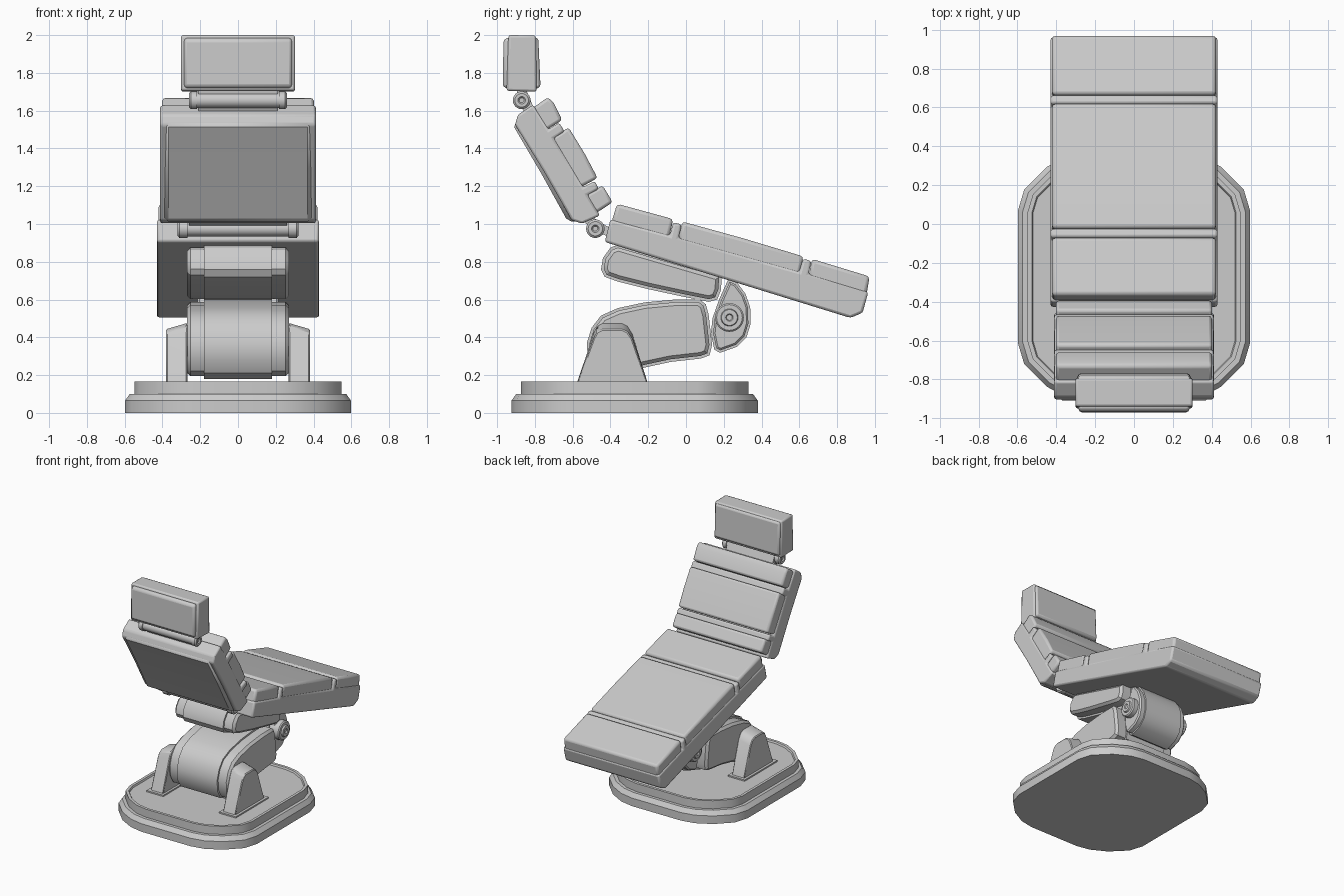
import bpy, bmesh, math
from mathutils import Vector


def loft(name, rings, bevel=0.0, segs=2):
    """Closed solid skinned through equal-length rings of points."""
    bm = bmesh.new()
    loops = [[bm.verts.new(p) for p in r] for r in rings]
    n = len(loops[0])
    for a, b in zip(loops, loops[1:]):
        for i in range(n):
            j = (i + 1) % n
            bm.faces.new((a[i], a[j], b[j], b[i]))
    bm.faces.new(loops[0][::-1])
    bm.faces.new(loops[-1])
    bmesh.ops.recalc_face_normals(bm, faces=bm.faces[:])
    me = bpy.data.meshes.new(name)
    bm.to_mesh(me)
    bm.free()
    ob = bpy.data.objects.new(name, me)
    bpy.context.collection.objects.link(ob)
    if bevel:
        m = ob.modifiers.new("bevel", 'BEVEL')
        m.width, m.segments = bevel, segs
        m.limit_method, m.angle_limit = 'ANGLE', math.radians(32)
    bpy.ops.object.select_all(action='DESELECT')
    ob.select_set(True)
    bpy.context.view_layer.objects.active = ob
    bpy.ops.object.shade_smooth_by_angle(angle=math.radians(30))
    return ob


def inset(pts, d):
    """Offset a closed 2D outline inwards by d."""
    pts = [Vector(p) for p in pts]
    n = len(pts)
    area = sum(pts[i - 1].x * pts[i].y - pts[i].x * pts[i - 1].y for i in range(n))
    s = 1 if area > 0 else -1
    out = []
    for i in range(n):
        e1 = (pts[i] - pts[i - 1]).normalized()
        e2 = (pts[(i + 1) % n] - pts[i]).normalized()
        n1, n2 = Vector((-e1.y, e1.x)) * s, Vector((-e2.y, e2.x)) * s
        out.append(pts[i] + (n1 + n2) * d / (1 + n1.dot(n2)))
    return out


def prism(name, pts, w, bevel=0.0, segs=2):
    """Side profile (y, z) extruded across x from -w to w."""
    return loft(name, [[(x, p[0], p[1]) for p in pts] for x in (-w, w)], bevel, segs)


def stepped(name, pts, w_mid, w_out, step, bevel):
    """Full-size centre band with slightly smaller side parts."""
    small = inset(pts, step)
    secs = [(-w_out, inset(small, bevel)), (-w_out + bevel, small), (-w_mid, small), (-w_mid, pts),
            (w_mid, pts), (w_mid, small), (w_out - bevel, small), (w_out, inset(small, bevel))]
    return loft(name, [[(x, p[0], p[1]) for p in o] for x, o in secs])


def spindle(name, y, z, half, n=24):
    """Symmetric turned part along x; half = (x, radius) from the outer end in."""
    prof = [(-x, r) for x, r in half] + half[::-1]
    return loft(name, [[(x, y + r * math.cos(2 * math.pi * i / n), z + r * math.sin(2 * math.pi * i / n))
                        for i in range(n)] for x, r in prof])


# Base: rounded octagon, two tiers, shallow recess on top
q = [(0.598, 0.34), (0.565, 0.45), (0.45, 0.565), (0.33, 0.63), (0.22, 0.652)]
outline = (q + [(-x, y) for x, y in q[::-1]] + [(-x, -y) for x, y in q] + [(x, -y) for x, y in q[::-1]])
levels = [(0, 0), (0, 0.065), (0.025, 0.10), (0.05, 0.10), (0.05, 0.165), (0.072, 0.165), (0.078, 0.152)]
loft("base", [[(p.x, p.y - 0.272, z) for p in inset(outline, d)] for d, z in levels])

# Brackets either side of the lower arm, sloping down outwards, on foot plates
side = [(-0.58, 0.15), (-0.49, 0.42), (-0.47, 0.46), (-0.44, 0.476), (-0.34, 0.476),
        (-0.31, 0.46), (-0.285, 0.42), (-0.20, 0.15)]
for s, tag in ((-1, "left"), (1, "right")):
    loft(tag + "_bracket", [[(s * 0.268, y, z) for y, z in side],
                            [(s * 0.38, y, 0.15 + (z - 0.15) * 0.9) for y, z in side]], 0.006, 1)
    loft(tag + "_bracket_foot", [[(s * x, y, z) for x, y in
         ((0.25, -0.60), (0.40, -0.60), (0.40, -0.18), (0.25, -0.18))] for z in (0.145, 0.163)])

# Lifting arms
stepped("lower_arm", [(-0.50, 0.45), (-0.45, 0.515), (-0.36, 0.555), (-0.22, 0.585), (-0.06, 0.6), (0.07, 0.602),
                      (0.105, 0.575), (0.12, 0.52), (0.138, 0.36), (0.125, 0.305), (0.08, 0.288),
                      (-0.08, 0.27), (-0.22, 0.24), (-0.33, 0.195), (-0.41, 0.18), (-0.48, 0.21),
                      (-0.52, 0.28), (-0.525, 0.37)], 0.18, 0.27, 0.014, 0.018)
stepped("upper_arm", [(-0.45, 0.76), (-0.44, 0.82), (-0.40, 0.875), (-0.36, 0.89), (0.19, 0.73),
                      (0.185, 0.65), (0.165, 0.60), (0.12, 0.588), (0.0, 0.612), (-0.20, 0.655),
                      (-0.36, 0.695), (-0.43, 0.72)], 0.18, 0.27, 0.014, 0.018)

# Knuckle joint and its pivot
stepped("knuckle", [(0.225, 0.71), (0.27, 0.69), (0.315, 0.63), (0.34, 0.56), (0.342, 0.47), (0.32, 0.40),
                    (0.27, 0.35), (0.18, 0.318), (0.15, 0.335), (0.132, 0.42), (0.14, 0.50), (0.175, 0.60)],
        0.17, 0.215, 0.012, 0.01)
spindle("knuckle_pivot", 0.23, 0.505, [(0.262, 0.015), (0.27, 0.02), (0.27, 0.042), (0.258, 0.046),
                                       (0.258, 0.068), (0.25, 0.076), (0.19, 0.076)])

# Seat: shell with two raised bands, cushions between them
prism("seat_shell", [(-0.43, 0.905), (-0.40, 1.025), (-0.085, 0.94), (-0.068, 1.01), (-0.022, 0.997),
                     (-0.04, 0.927), (0.60, 0.748), (0.62, 0.818), (0.665, 0.803), (0.648, 0.735),
                     (0.965, 0.64), (0.935, 0.53), (0.87, 0.503)], 0.43, 0.014)
for tag, pts in {
    "rear": [(-0.40, 0.99), (-0.365, 1.107), (-0.068, 1.026), (-0.09, 0.92)],
    "middle": [(-0.045, 0.90), (-0.02, 1.013), (0.30, 0.925), (0.622, 0.828), (0.60, 0.72)],
    "front": [(0.645, 0.70), (0.667, 0.815), (0.972, 0.722), (0.955, 0.62)],
}.items():
    prism("seat_cushion_" + tag, pts, 0.422, 0.018)

# Backrest: shell with bands, rear panel, cushions
prism("back_shell", [(-0.905, 1.525), (-0.89, 1.578), (-0.81, 1.632), (-0.728, 1.50), (-0.672, 1.537),
                     (-0.643, 1.49), (-0.70, 1.455), (-0.545, 1.195), (-0.483, 1.228), (-0.462, 1.185),
                     (-0.522, 1.155), (-0.455, 1.045), (-0.55, 1.002), (-0.605, 1.02), (-0.75, 1.275)], 0.412, 0.012)
prism("back_panel", [(-0.92, 1.53), (-0.765, 1.265), (-0.625, 1.012), (-0.57, 1.012), (-0.70, 1.28), (-0.85, 1.555)],
      0.388, 0.02, 1)
for tag, pts in {
    "top": [(-0.83, 1.60), (-0.73, 1.672), (-0.70, 1.64), (-0.655, 1.55), (-0.755, 1.487)],
    "middle": [(-0.73, 1.44), (-0.622, 1.512), (-0.535, 1.37), (-0.468, 1.243), (-0.575, 1.185)],
    "bottom": [(-0.55, 1.14), (-0.442, 1.205), (-0.388, 1.115), (-0.48, 1.055)],
}.items():
    prism("back_cushion_" + tag, pts, 0.402, 0.016)

# Hinges with wider end caps
spindle("seat_hinge", -0.48, 0.975, [(0.31, 0.013), (0.32, 0.02), (0.32, 0.038), (0.31, 0.049),
                                     (0.268, 0.049), (0.268, 0.04)])
spindle("head_hinge", -0.87, 1.655, [(0.252, 0.013), (0.26, 0.02), (0.26, 0.036), (0.25, 0.047),
                                     (0.218, 0.047), (0.218, 0.04)])
prism("seat_hinge_lug", [(-0.55, 1.02), (-0.50, 1.04), (-0.39, 0.97), (-0.40, 0.93), (-0.48, 0.96)], 0.26)
prism("head_hinge_lug", [(-0.895, 1.72), (-0.85, 1.72), (-0.80, 1.60), (-0.85, 1.58), (-0.89, 1.65)], 0.21)

# Headrest: core block with padded front and rear panels
prism("headrest", [(-0.95, 1.705), (-0.94, 2.0), (-0.795, 1.998), (-0.79, 1.70)], 0.302, 0.012)
prism("headrest_rear", [(-0.97, 1.725), (-0.966, 1.978), (-0.93, 1.99), (-0.93, 1.715)], 0.285, 0.016)
prism("headrest_pad", [(-0.81, 1.99), (-0.782, 1.985), (-0.77, 1.725), (-0.81, 1.71)], 0.29, 0.014)
